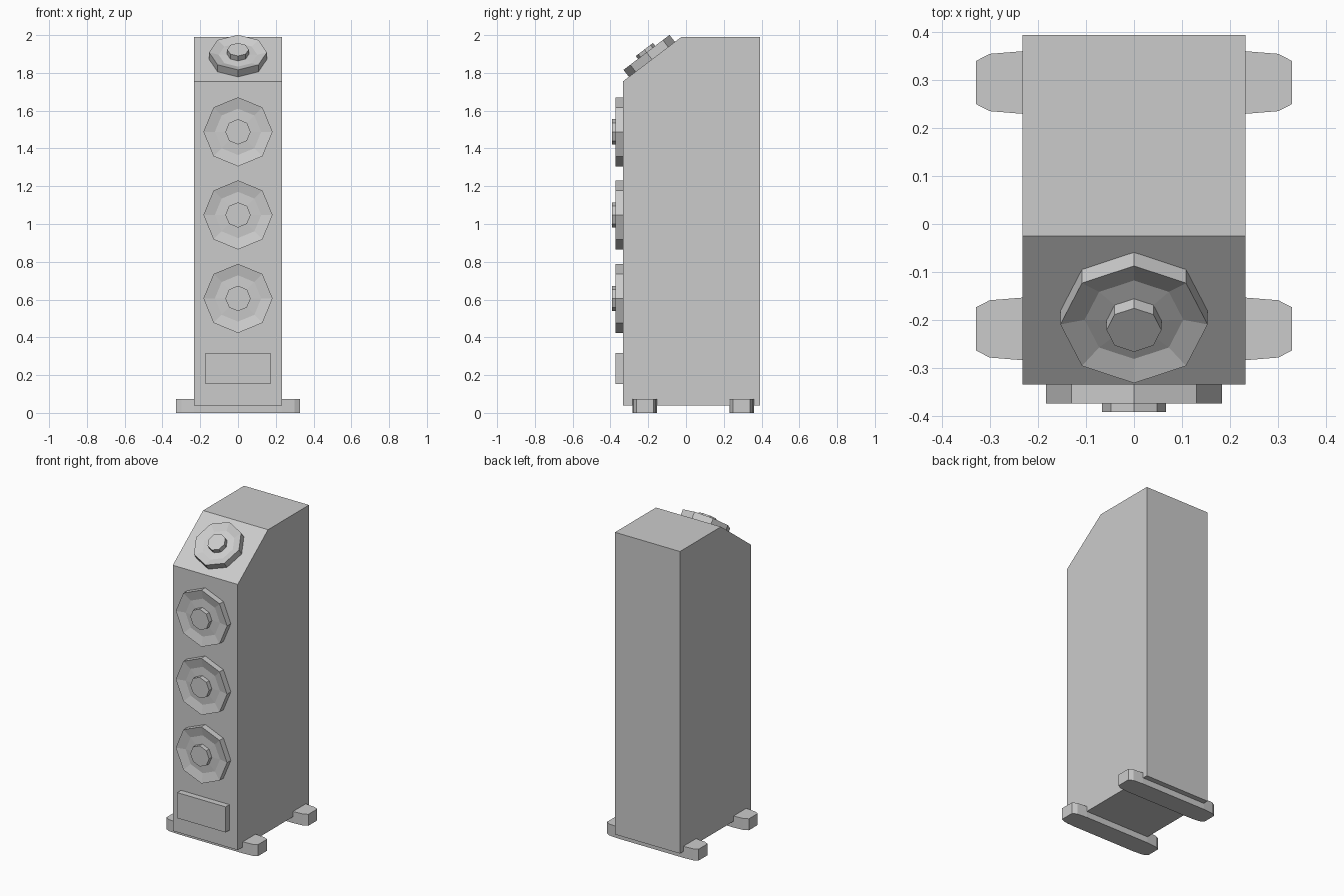
import bpy
import bmesh
from math import sin, cos, tau
from mathutils import Matrix, Vector

if "Cube" in bpy.data.objects:
    bpy.data.objects.remove(bpy.data.objects["Cube"])


def finish(name, bm, matrix=Matrix()):
    bmesh.ops.recalc_face_normals(bm, faces=bm.faces)
    mesh = bpy.data.meshes.new(name)
    bm.to_mesh(mesh)
    bm.free()
    obj = bpy.data.objects.new(name, mesh)
    obj.matrix_world = matrix
    bpy.context.collection.objects.link(obj)
    return obj


def prism(name, points, offset):
    """Extrude a flat polygon of 3D points along an offset."""
    bm = bmesh.new()
    face = bm.faces.new([bm.verts.new(p) for p in points])
    new = bmesh.ops.extrude_face_region(bm, geom=[face])["geom"]
    verts = [g for g in new if isinstance(g, bmesh.types.BMVert)]
    bmesh.ops.translate(bm, verts=verts, vec=offset)
    return finish(name, bm)


def lathe(name, profile, matrix, sides=8):
    """Turn (radius, height) rings around local z, capped at both ends."""
    bm = bmesh.new()
    rings = [[bm.verts.new((r * cos(tau * i / sides), r * sin(tau * i / sides), h))
              for i in range(sides)] for r, h in profile]
    for a, b in zip(rings, rings[1:]):
        for i in range(sides):
            j = (i + 1) % sides
            bm.faces.new((a[i], a[j], b[j], b[i]))
    bm.faces.new(rings[0])
    bm.faces.new(rings[-1])
    return finish(name, bm, matrix)


def driver(name, centre, normal, radius, depth, hub_radius, hub_height):
    """Octagonal dished cone with a raised hub."""
    z = Vector(normal).normalized()
    x = Vector((1, 0, 0))
    y = z.cross(x)
    m = Matrix.Translation(centre) @ Matrix((x, y, z)).transposed().to_4x4()
    floor = depth * 0.64
    lathe(name, [(radius, -0.005), (radius, depth), (radius * 0.67, floor),
                 (hub_radius, floor + 0.003), (hub_radius, hub_height)], m)


# Cabinet with sloped upper front
front, back, half = -0.334, 0.393, 0.232
profile = [(front, 0.04), (back, 0.04), (back, 1.99), (-0.025, 1.99), (front, 1.755)]
prism("cabinet", [(-half, y, z) for y, z in profile], (2 * half, 0, 0))

# Three woofers and the tilted tweeter
for i, z in enumerate((0.606, 1.048, 1.488)):
    driver(f"woofer_{i + 1}", (0, front, z), (0, -1, 0), 0.183, 0.039, 0.067, 0.057)
driver("tweeter", (0, -0.181, 1.872), (0, -0.235, 0.309), 0.153, 0.046, 0.057, 0.065)

# Lower front panel
prism("front_panel", [(-0.173, front, 0.153), (0.173, front, 0.153),
                      (0.173, front, 0.318), (-0.173, front, 0.318)], (0, -0.039, 0))

# Cross-bar feet with tapered ends
quarter = [(0.328, 0.045), (0.3, 0.0595), (0.232, 0.065)]
right = [(x, -y) for x, y in reversed(quarter)] + quarter
outline = right + [(-x, -y) for x, y in right]
for name, cy in (("front_foot", -0.218), ("back_foot", 0.294)):
    prism(name, [(x, cy + y, 0) for x, y in outline], (0, 0, 0.074))
